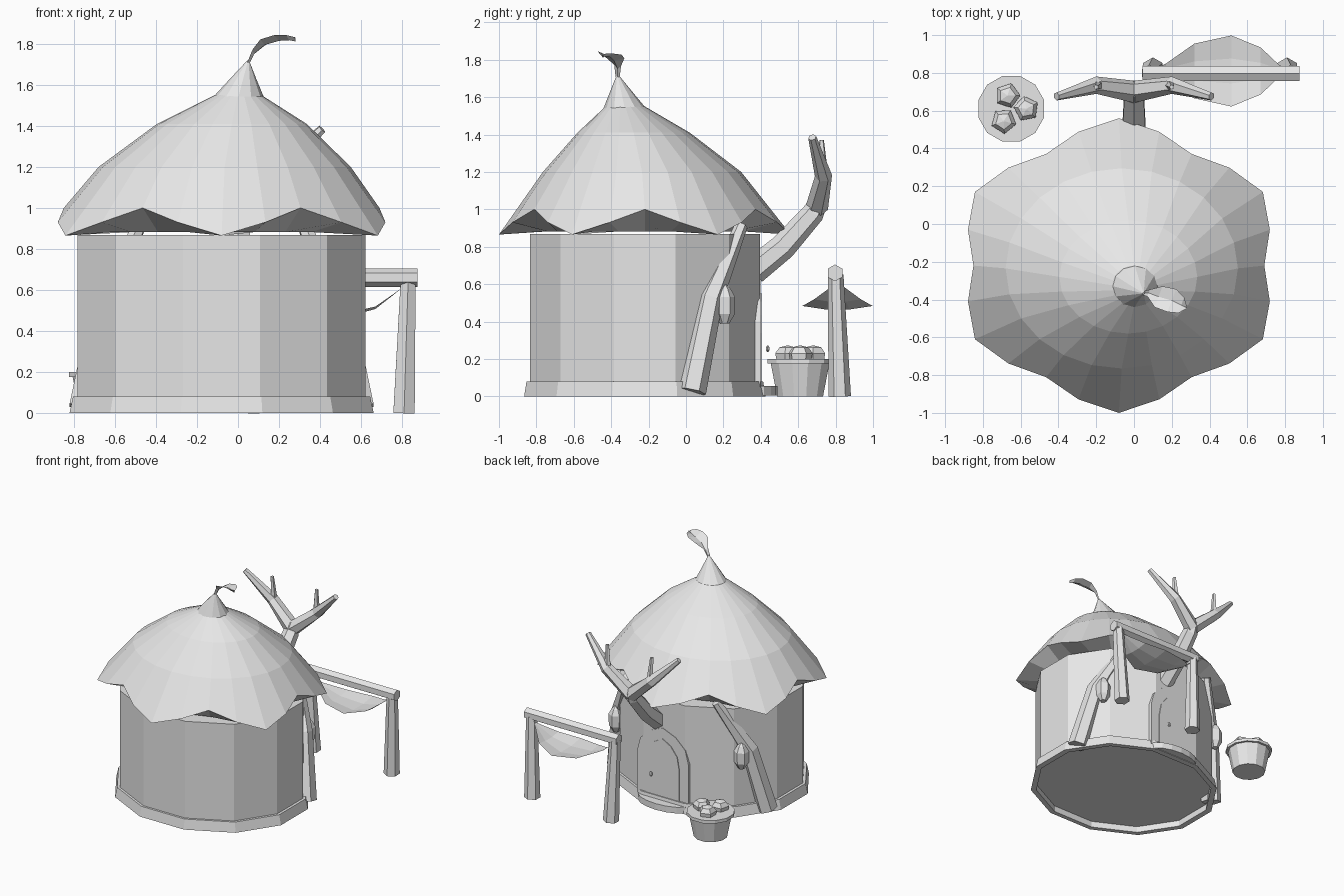
import bpy, bmesh
from math import sin, cos, pi, radians
from mathutils import Vector

if "Cube" in bpy.data.objects:
    bpy.data.objects.remove(bpy.data.objects["Cube"])

grey = bpy.data.materials.new("plain_grey")
grey.use_nodes = True
TONE = (0.8, 0.8, 0.8, 1)
grey.diffuse_color = TONE
grey.node_tree.nodes["Principled BSDF"].inputs["Base Color"].default_value = TONE

CX, CY = -0.08, -0.22    # middle of the hut


def finish(bm, name):
    bmesh.ops.recalc_face_normals(bm, faces=bm.faces)
    mesh = bpy.data.meshes.new(name)
    bm.to_mesh(mesh)
    bm.free()
    mesh.materials.append(grey)
    ob = bpy.data.objects.new(name, mesh)
    bpy.context.collection.objects.link(ob)


def loft(name, rings, caps=True):
    """Skin a list of equally long point rings."""
    bm = bmesh.new()
    loops = [[bm.verts.new(p) for p in ring] for ring in rings]
    n = len(loops[0])
    for a, b in zip(loops, loops[1:]):
        for i in range(n):
            j = (i + 1) % n
            bm.faces.new((a[i], a[j], b[j], b[i]))
    if caps:
        bm.faces.new(loops[0][::-1])
        bm.faces.new(loops[-1])
    bmesh.ops.remove_doubles(bm, verts=bm.verts, dist=0.0002)
    finish(bm, name)


def sheet(name, rows):
    """Skin a grid of points as a thin open surface."""
    bm = bmesh.new()
    grid = [[bm.verts.new(p) for p in row] for row in rows]
    for a, b in zip(grid, grid[1:]):
        for j in range(len(a) - 1):
            bm.faces.new((a[j], b[j], b[j + 1], a[j + 1]))
    finish(bm, name)


def ring(n, cx, cy, rx, ry, z, turn=0.0):
    return [(cx + rx * cos(turn + 2 * pi * i / n), cy + ry * sin(turn + 2 * pi * i / n), z)
            for i in range(n)]


def lathe(name, n, cx, cy, profile, turn=0.0):
    loft(name, [ring(n, cx, cy, r, r, z, turn) for r, z in profile])


def limb(name, pts, radii, sides=6):
    """Tapered wooden pole along a bent path."""
    pts = [Vector(p) for p in pts]
    rings = []
    for i, (p, r) in enumerate(zip(pts, radii)):
        d = (pts[min(i + 1, len(pts) - 1)] - pts[max(i - 1, 0)]).normalized()
        ref = Vector((1, 0, 0)) if abs(d.x) < 0.8 else Vector((0, 1, 0))
        u = (ref - d * ref.dot(d)).normalized()
        v = d.cross(u)
        rings.append([p + r * (u * cos(a) + v * sin(a))
                      for a in (2 * pi * (k + 0.5) / sides for k in range(sides))])
    loft(name, rings)


# Hut wall with raised floor, and hollow foundation band
T = radians(15)
loft("wall", [ring(12, CX, CY, 0.728, 0.637, z, T) for z in (0.05, 0.868)])
loft("foundation", [ring(12, CX, CY, rx, ry, z, T) for rx, ry, z in
                    ((0.72, 0.63, 0.0), (0.768, 0.668, 0.0), (0.75, 0.655, 0.08),
                     (0.72, 0.63, 0.08), (0.72, 0.63, 0.0))], caps=False)

# Scalloped roof leaning towards its tip, closed below by a soffit
eave = []
for i in range(24):
    a = pi / 12 * i - pi / 2
    k, z = ((1.0, 0.865), (0.94, 0.93), (0.875, 1.0), (0.94, 0.93))[i % 4]
    eave.append((CX + 0.88 * k * cos(a), CY + 0.78 * k * sin(a), z))
loft("roof", [ring(24, CX, CY, 0.62, 0.54, 0.882, -pi / 2),
              eave,
              ring(24, -0.065, -0.235, 0.615, 0.53, 1.2, -pi / 2),
              ring(24, -0.03, -0.28, 0.365, 0.3, 1.41, -pi / 2),
              ring(24, 0.0, -0.325, 0.115, 0.105, 1.55, -pi / 2)])

# Pointed roof cap
loft("roof_cap", [ring(12, 0.003, -0.328, 0.122, 0.112, 1.543),
                  ring(12, 0.025, -0.347, 0.064, 0.059, 1.63),
                  ring(12, 0.05, -0.366, 0.004, 0.004, 1.72)])

# Curling leaf on the tip
side = Vector((0.35, 0.92, -0.12))
spine = [((0.05, -0.366, 1.71), 0.012), ((0.078, -0.365, 1.77), 0.02),
         ((0.13, -0.385, 1.815), 0.06), ((0.2, -0.405, 1.835), 0.066),
         ((0.25, -0.43, 1.838), 0.045), ((0.28, -0.445, 1.832), 0.004)]
sheet("tip_leaf", [[Vector(p) + side * w * s - Vector((0, 0, 0.02 * (s == 0)))
                    for s in (-1, 0, 1)] for p, w in spine])


# Pointed door, frame, step and knob on the back wall
def arch(half, base, shoulder, top, y):
    right = [(1, None), (1, 0), (0.88, 0.45), (0.5, 0.8)]
    outline = right + [(0, 1)] + [(-u, v) for u, v in right[::-1]]
    return [(CX + 0.01 + half * u, y, base if v is None else shoulder + (top - shoulder) * v)
            for u, v in outline]


loft("door_frame", [arch(0.23, 0.05, 0.40, 0.635, y) for y in (0.34, 0.399)])
loft("door_panel", [arch(0.15, 0.06, 0.34, 0.55, y) for y in (0.36, 0.405)])
loft("door_step", [[(CX + 0.01 + 0.23 * cos(pi * i / 8), 0.37 + 0.12 * sin(pi * i / 8), z)
                    for i in range(9)] for z in (0.005, 0.055)])
loft("door_knob", [ring(6, CX + 0.09, 0.437, r, r * 0.7, z)
                   for r, z in ((0.005, 0.237), (0.015, 0.247), (0.015, 0.263), (0.005, 0.273))])

# Leaning logs with hanging lanterns on both sides
for s, tag in ((1, "left"), (-1, "right")):
    limb("leaning_log_" + tag,
         [(CX + s * 0.675, 0.03, 0.025), (CX + s * 0.58, 0.13, 0.52),
          (CX + s * 0.40, 0.297, 0.915)], (0.078, 0.068, 0.034))
    lathe("lantern_" + tag, 6, CX + s * 0.565, 0.207,
          [(0.025, 0.39), (0.054, 0.44), (0.056, 0.53), (0.032, 0.575), (0.01, 0.595)], pi / 6)
    limb("lantern_cord_" + tag,
         [(CX + s * 0.565, 0.207, 0.59), (CX + s * 0.50, 0.207, 0.70)], (0.006, 0.006), 4)

# Forked branch above the door
limb("branch_trunk", [(0, 0.36, 0.67), (0, 0.52, 0.80), (0, 0.68, 0.98), (0, 0.715, 1.05)],
     (0.074, 0.07, 0.06, 0.046))
for s, tag in ((1, "left"), (-1, "right")):
    limb("branch_arm_" + tag, [(0, 0.70, 1.01), (s * 0.2, 0.735, 1.18), (s * 0.41, 0.675, 1.385)],
         (0.06, 0.046, 0.022))
    limb("branch_twig_" + tag, [(s * 0.19, 0.735, 1.17), (s * 0.2, 0.725, 1.37)],
         (0.028, 0.013), 5)

# Hammock posts and crossbeam
for x, lean, tag in ((0.81, 0.02, "left"), (0.1, -0.02, "right")):
    limb("hammock_post_" + tag, [(x, 0.822, 0), (x + lean, 0.80, 0.65)], (0.06, 0.042))
limb("hammock_beam", [(0.045, 0.797, 0.66), (0.875, 0.797, 0.66)], (0.045, 0.045))

# Sagging hammock cloth
cloth = [(0.11, 0.01, 0.6), (0.17, 0.04, 0.55), (0.32, 0.145, 0.475), (0.515, 0.188, 0.455),
         (0.67, 0.125, 0.5), (0.76, 0.04, 0.575), (0.795, 0.01, 0.605)]
sheet("hammock_cloth", [[(x, 0.81 + half * s, z + 0.15 * half * abs(s))
                         for s in (-1, -0.35, 0.35, 1)] for x, half, z in cloth])

# Bucket holding three lumps of produce
lathe("bucket_body", 12, -0.65, 0.61, [(0.127, 0), (0.163, 0.18)], T)
lathe("bucket_rim", 12, -0.65, 0.61, [(0.18, 0.175), (0.18, 0.2)], T)
for i, (x, y) in enumerate(((-0.67, 0.68), (-0.57, 0.61), (-0.69, 0.545))):
    lathe("produce_" + str(i + 1), 5, x, y,
          [(0.06, 0.19), (0.068, 0.23), (0.045, 0.262), (0.004, 0.272)], i * 0.5)
